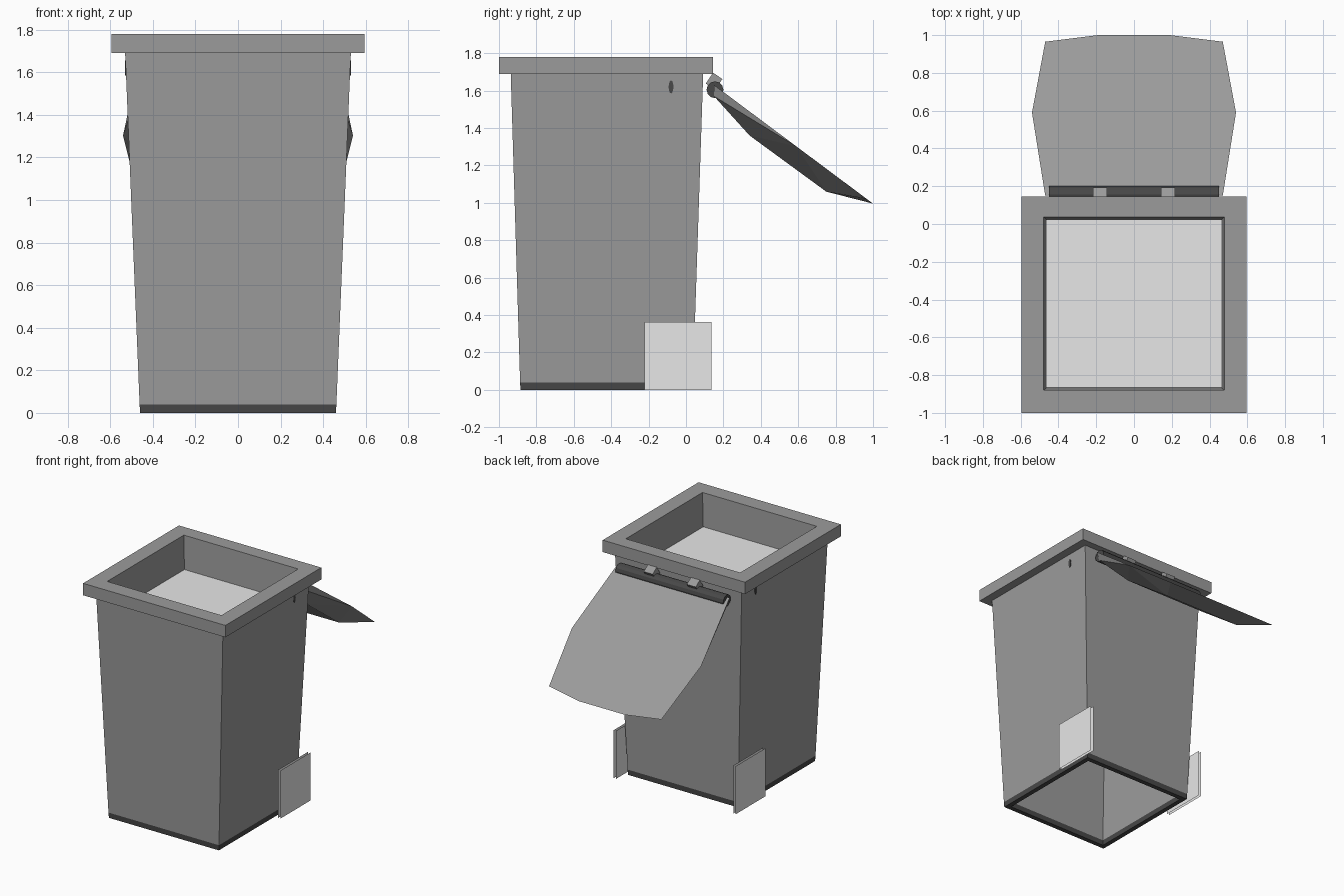
import bpy, bmesh, math
from mathutils import Matrix, Vector

if "Cube" in bpy.data.objects:
    bpy.data.objects.remove(bpy.data.objects["Cube"])


def material(name, v):
    m = bpy.data.materials.new(name)
    m.diffuse_color = (v, v, v, 1)
    m.use_nodes = True
    m.node_tree.nodes["Principled BSDF"].inputs["Base Color"].default_value = m.diffuse_color
    return m


GREY = material("bin grey", 0.33)
DARK = material("dark grey", 0.065)
LIGHT = material("light grey", 0.8)


def finish(bm, name, mat, recalc=True):
    if recalc:
        bmesh.ops.recalc_face_normals(bm, faces=bm.faces)
    me = bpy.data.meshes.new(name)
    bm.to_mesh(me)
    bm.free()
    me.materials.append(mat)
    ob = bpy.data.objects.new(name, me)
    bpy.context.collection.objects.link(ob)
    return ob


def loft(name, rings, mat, closed=True):
    """Join rectangles (half width, y min, y max, z) into a tube."""
    bm = bmesh.new()
    loops = [[bm.verts.new(p) for p in ((-w, a, z), (w, a, z), (w, b, z), (-w, b, z))]
             for w, a, b, z in rings]
    pairs = list(zip(loops, loops[1:]))
    if closed:
        pairs.append((loops[-1], loops[0]))
    for lo, hi in pairs:
        for i in range(4):
            j = (i + 1) % 4
            bm.faces.new((lo[i], lo[j], hi[j], hi[i]))
    return finish(bm, name, mat)


def plate(name, points, mat):
    bm = bmesh.new()
    bm.faces.new([bm.verts.new(p) for p in points])
    return finish(bm, name, mat, False)


def cylinder_x(name, x, y, z, length, ry, rz, mat):
    bm = bmesh.new()
    m = (Matrix.Translation((x, y, z)) @ Matrix.Diagonal((1, ry, rz, 1))
         @ Matrix.Rotation(math.pi / 2, 4, 'Y'))
    bmesh.ops.create_cone(bm, cap_ends=True, segments=12, radius1=1, radius2=1,
                          depth=length, matrix=m)
    return finish(bm, name, mat)


# Tapered body shell with overhanging rim and hollow inside
loft("body", [
    (0.462, -0.887, 0.037, 0.04),
    (0.53, -0.937, 0.092, 1.69),
    (0.595, -1.0, 0.145, 1.69),
    (0.595, -1.0, 0.145, 1.78),
    (0.478, -0.88, 0.036, 1.78),
    (0.462, -0.866, 0.02, 1.53),
    (0.425, -0.85, 0.0, 0.04),
], GREY)

# Dark foot ring at the open bottom
loft("foot_ring", [
    (0.462, -0.887, 0.037, 0.04),
    (0.46, -0.885, 0.035, 0.0),
    (0.425, -0.85, 0.0, 0.0),
    (0.425, -0.85, 0.0, 0.04),
], DARK)

# Light filling inside the opening
plate("filling", [(-0.462, -0.866, 1.53), (0.462, -0.866, 1.53),
                  (0.462, 0.02, 1.53), (-0.462, 0.02, 1.53)], LIGHT)

# Open lid hanging behind: flat face on top, bulging underside
bm = bmesh.new()
lid_half = [(0.47, 0.15, 1.63), (0.54, 0.59, 1.302), (0.47, 0.965, 1.022), (0.19, 1.0, 0.996),
            (0.45, 0.15, 1.57), (0.34, 0.34, 1.36), (0.32, 0.75, 1.06)]
for x, y, z in lid_half:
    for s in (-1, 1):
        bm.verts.new((s * x, y, z))
bmesh.ops.convex_hull(bm, input=bm.verts)
bmesh.ops.dissolve_limit(bm, angle_limit=0.02, verts=bm.verts, edges=bm.edges)
finish(bm, "lid", GREY)

# Dark hinge bar under the rear rim
cylinder_x("hinge_bar", 0, 0.155, 1.605, 0.9, 0.045, 0.045, DARK)

for s, side in ((-1, "left"), (1, "right")):
    # Hinge block
    bm = bmesh.new()
    bmesh.ops.create_cube(bm, size=1, matrix=Matrix.Translation((s * 0.18, 0.15, 1.65))
                          @ Matrix.Rotation(-0.6, 4, 'X') @ Matrix.Diagonal((0.075, 0.06, 0.07, 1)))
    finish(bm, "hinge_block_" + side, GREY)
    # Bar end showing on the side wall
    cylinder_x("bar_end_" + side, s * 0.515, -0.08, 1.62, 0.03, 0.013, 0.035, DARK)
    # Square wheel cards, paired inner and outer sheets
    for layer, x in (("inner", 0.49), ("outer", 0.51)):
        pts = [(s * x, -0.222, 0), (s * x, 0.135, 0), (s * x, 0.135, 0.363), (s * x, -0.222, 0.363)]
        if (s > 0) != (layer == "outer"):
            pts.reverse()
        plate("wheel_card_%s_%s" % (layer, side), pts, LIGHT)
